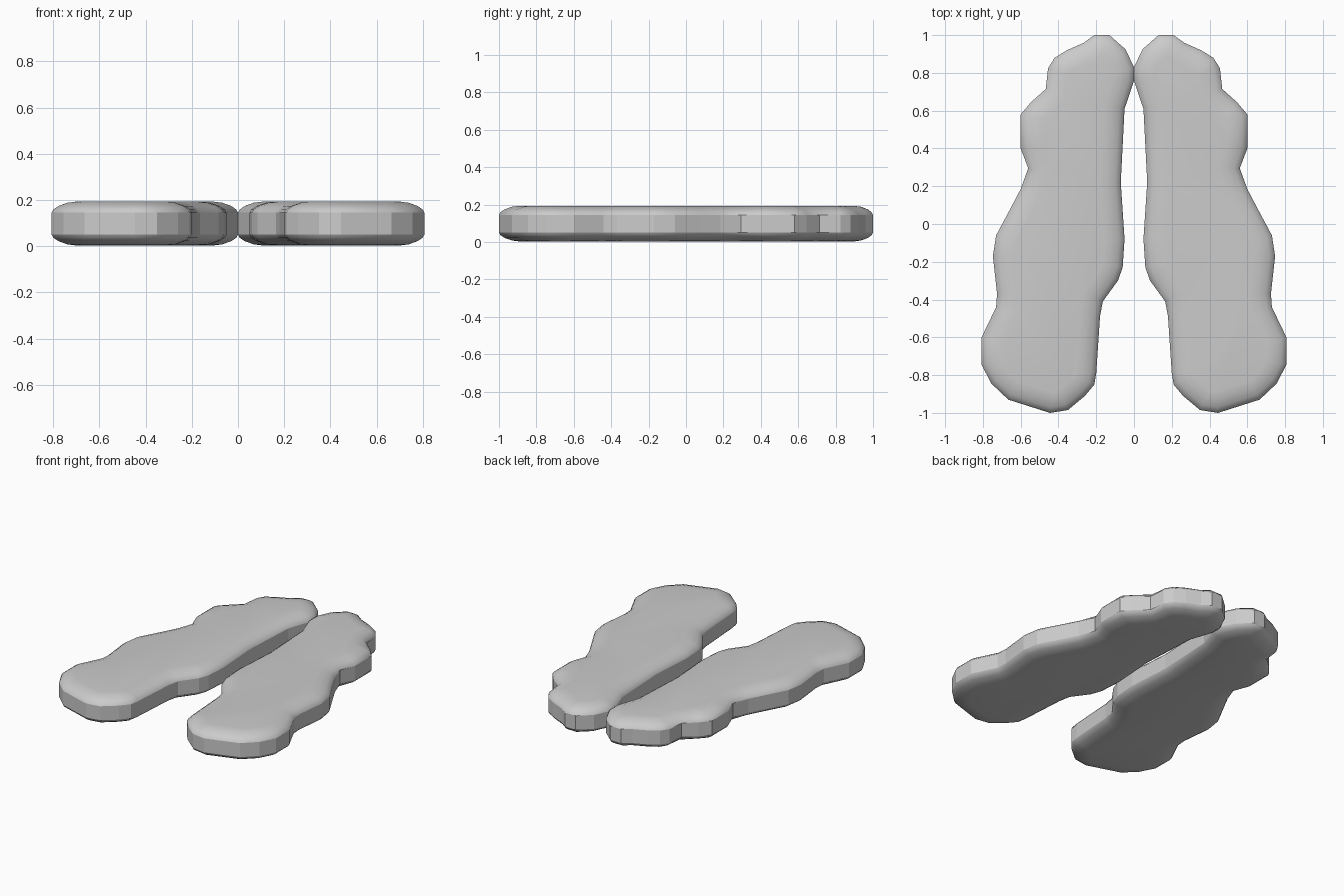
import bpy, bmesh
from mathutils import Vector

if "Cube" in bpy.data.objects:
    bpy.data.objects.remove(bpy.data.objects["Cube"])

# Outline of the right sole, clockwise from the toe, seen from above
OUTLINE = [
    (0.13, 1.0), (0.21, 1.0), (0.265, 0.96), (0.355, 0.92), (0.42, 0.88),
    (0.455, 0.825), (0.467, 0.715), (0.545, 0.645), (0.60, 0.58), (0.60, 0.40),
    (0.56, 0.295), (0.60, 0.185), (0.655, 0.08), (0.73, -0.06), (0.747, -0.17),
    (0.725, -0.37), (0.73, -0.44), (0.807, -0.60), (0.807, -0.745), (0.755, -0.845),
    (0.665, -0.93), (0.445, -1.0), (0.35, -0.985), (0.26, -0.91), (0.21, -0.85),
    (0.20, -0.79), (0.18, -0.49), (0.165, -0.41), (0.085, -0.30), (0.06, -0.23),
    (0.05, -0.08), (0.07, 0.22), (0.05, 0.61), (0.0, 0.757), (0.0, 0.83), (0.045, 0.925)]

# Rounded edge: (inset, height) from the underside to the top face
PROFILE = [(0.11, 0.003), (0.07, 0.008), (0.03, 0.022), (0.008, 0.036), (0.0, 0.05),
           (0.0, 0.145), (0.008, 0.159), (0.03, 0.174), (0.07, 0.188), (0.11, 0.193)]


def inward(i):
    """Inward direction at outline point i (outline runs clockwise)."""
    a, b = Vector(OUTLINE[i - 1]), Vector(OUTLINE[(i + 1) % len(OUTLINE)])
    t = (b - a).normalized()
    return Vector((t.y, -t.x))


# Sole: inset rings stacked along the edge profile, closed by flat faces
bm = bmesh.new()
n = len(OUTLINE)
rings = []
for d, z in PROFILE:
    pts = [Vector(p) + inward(i) * d for i, p in enumerate(OUTLINE)]
    rings.append([bm.verts.new((p.x, p.y, z)) for p in pts])
for k in range(len(rings) - 1):
    lo, hi = rings[k], rings[k + 1]
    for i in range(n):
        j = (i + 1) % n
        f = bm.faces.new((lo[i], hi[i], hi[j], lo[j]))
        f.smooth = PROFILE[k][0] > 0 or PROFILE[k + 1][0] > 0   # faceted side wall
for ring in (rings[0], rings[-1]):
    bm.faces.new(ring).smooth = True
bmesh.ops.recalc_face_normals(bm, faces=bm.faces[:])
mesh = bpy.data.meshes.new("sole_pair")
bm.to_mesh(mesh)
bm.free()
sole = bpy.data.objects.new("sole_pair", mesh)
bpy.context.collection.objects.link(sole)

# Left sole by mirroring
mirror = sole.modifiers.new("mirror", 'MIRROR')
mirror.use_mirror_merge = False
